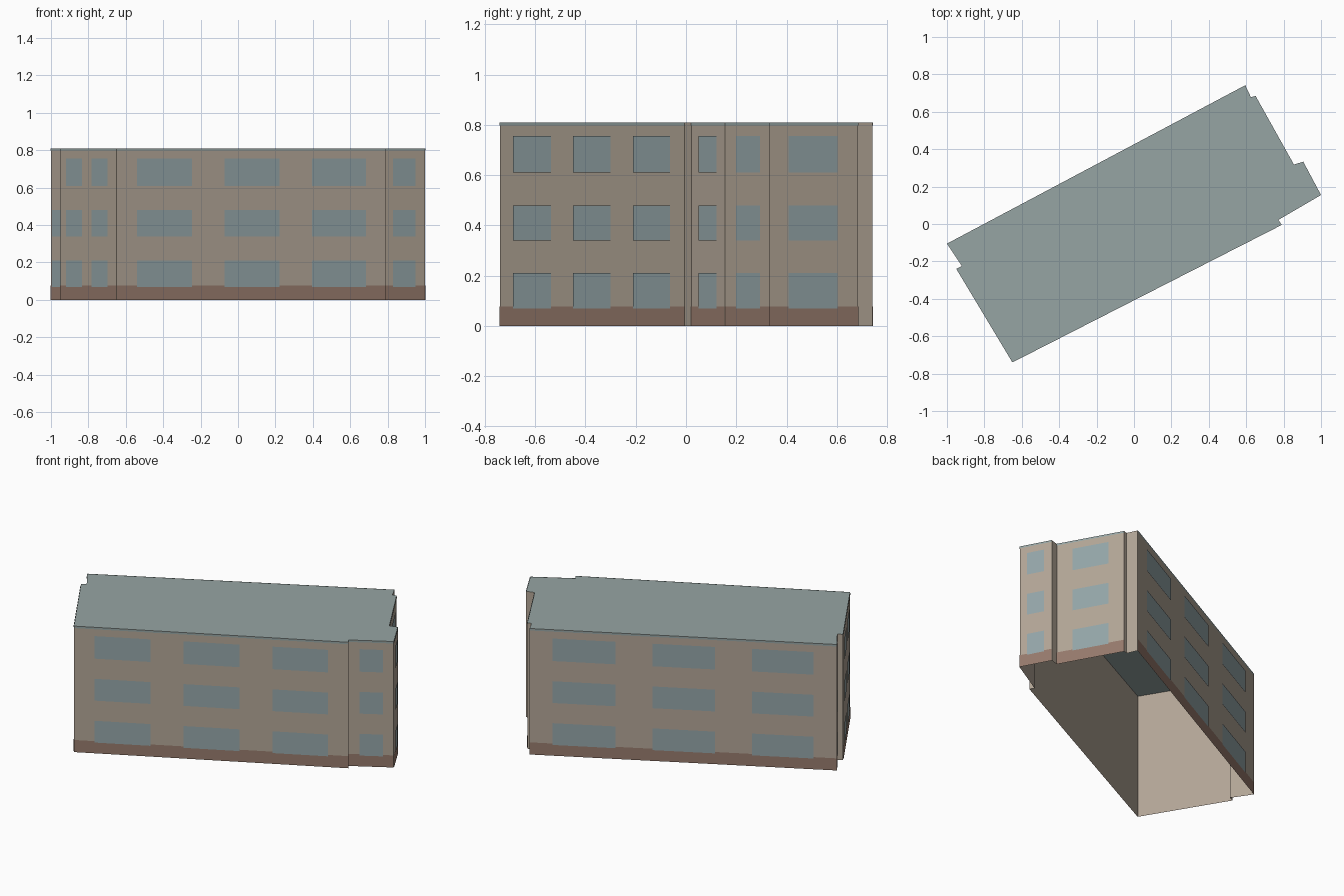
import bpy, bmesh
from mathutils import Vector

cube = bpy.data.objects.get("Cube")
if cube:
    bpy.data.objects.remove(cube)


def material(name, srgb):
    col = [((c / 255 + 0.055) / 1.055) ** 2.4 for c in srgb] + [1.0]
    m = bpy.data.materials.new(name)
    m.use_nodes = True
    m.diffuse_color = col
    bsdf = m.node_tree.nodes["Principled BSDF"]
    bsdf.inputs["Base Color"].default_value = col
    bsdf.inputs["Roughness"].default_value = 0.9
    return m


WALL = material("beige wall", (178, 165, 150))
BASE = material("brown plinth", (150, 122, 108))
GLASS = material("window blue grey", (148, 165, 168))
ROOF = material("roof grey green", (150, 165, 164))

HEIGHT = 0.81
# Footprint corners, counter-clockwise from the front corner
PLAN = [Vector(p) for p in (
    (-0.65, -0.74), (0.79, -0.005), (0.772, 0.022), (1.0, 0.155),
    (0.905, 0.333), (0.855, 0.318), (0.65, 0.685), (0.625, 0.678),
    (0.595, 0.742), (-1.0, -0.105), (-0.92, -0.225), (-0.95, -0.24))]
FLOORS = [(0.07, 0.21), (0.34, 0.48), (0.61, 0.755)]
LONG = [(0.076, 0.28), (0.4, 0.604), (0.724, 0.925)]
SINGLE = [(0.24, 0.77)]
# Window columns on each windowed wall, as fractions along it
WINDOWS = {0: LONG, 2: SINGLE, 3: SINGLE, 5: SINGLE, 8: LONG,
           9: [(0.12, 0.88)], 11: [(0.117, 0.4), (0.567, 0.85)]}


def make_object(name, bm, mat):
    mesh = bpy.data.meshes.new(name)
    bm.to_mesh(mesh)
    bm.free()
    mesh.materials.append(mat)
    obj = bpy.data.objects.new(name, mesh)
    bpy.context.collection.objects.link(obj)
    return obj


def add_panel(bm, wall, span, rise, offset=0.0):
    """Upright rectangle on one wall, pushed outwards by offset."""
    a, b = PLAN[wall], PLAN[(wall + 1) % len(PLAN)]
    along = (b - a).normalized()
    out = Vector((along.y, -along.x)) * offset
    p, q = (a.lerp(b, t) + out for t in span)
    lo, hi = rise
    bm.faces.new([bm.verts.new((v.x, v.y, z))
                  for v, z in ((p, lo), (q, lo), (q, hi), (p, hi))])


# Outer walls, open at the bottom
bm = bmesh.new()
for i in range(len(PLAN)):
    add_panel(bm, i, (0, 1), (0, HEIGHT))
bmesh.ops.remove_doubles(bm, verts=bm.verts, dist=0.0001)
make_object("walls", bm, WALL)

# Flat roof
bm = bmesh.new()
bm.faces.new([bm.verts.new((p.x, p.y, HEIGHT)) for p in PLAN])
make_object("roof", bm, ROOF)

# Plinth, roof trim and windows as thin plates on the main walls
plinth, trim, panes = bmesh.new(), bmesh.new(), bmesh.new()
for wall, columns in WINDOWS.items():
    add_panel(plinth, wall, (0, 1), (0, 0.078), 0.002)
    add_panel(trim, wall, (0, 1), (0.798, HEIGHT), 0.002)
    for floor in FLOORS:
        if wall == 9 and floor == FLOORS[-1]:
            continue
        for column in columns:
            add_panel(panes, wall, column, floor, 0.004)
make_object("plinth", plinth, BASE)
make_object("roof_trim", trim, ROOF)
make_object("windows", panes, GLASS)
